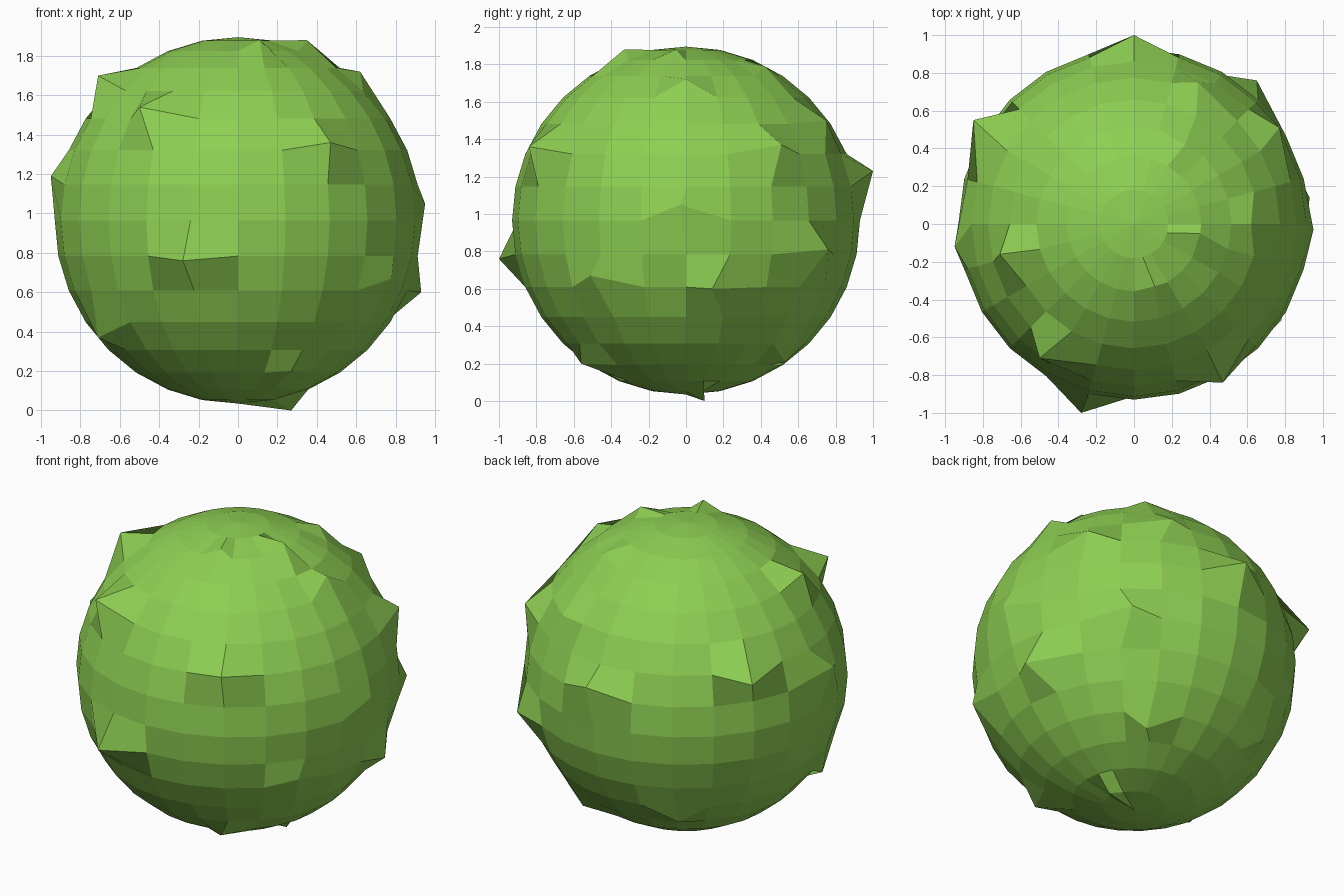
import bpy, bmesh
from mathutils import Vector

if "Cube" in bpy.data.objects:
    bpy.data.objects.remove(bpy.data.objects["Cube"])

RADIUS = 0.93
CENTRE = Vector((0, 0, 0.965))

# Where the pulled-out corners of the lumpy ball end up
PEAKS = [
    # upper part
    (-0.71, -0.16, 1.70), (-0.50, -0.71, 1.54), (0.35, -0.05, 1.88),
    (0.11, -0.33, 1.88), (0.62, 0.00, 1.72), (0.27, 0.42, 1.79),
    (0.34, 0.75, 1.50), (0.47, -0.84, 1.36), (0.77, 0.51, 1.37),
    (-0.85, 0.55, 1.30),
    # middle band
    (-0.95, -0.12, 1.19), (0.00, 1.00, 1.23), (0.95, -0.03, 1.05),
    (-0.28, -1.00, 0.76), (0.65, 0.76, 0.81), (0.78, -0.51, 0.67),
    (0.93, 0.14, 0.60),
    # lower part
    (-0.71, -0.35, 0.37), (-0.41, 0.66, 0.36), (0.27, -0.56, 0.20),
    (0.35, 0.53, 0.21), (0.27, 0.10, 0.00),
]

# Base ball
bm = bmesh.new()
bmesh.ops.create_uvsphere(bm, u_segments=24, v_segments=16, radius=RADIUS)
bmesh.ops.translate(bm, verts=bm.verts, vec=CENTRE)

# Pull the nearest free corner out to each peak
free = set(bm.verts)
for peak in map(Vector, PEAKS):
    v = min(free, key=lambda w: (w.co - peak).length)
    v.co = peak
    free.discard(v)

mesh = bpy.data.meshes.new("lumpy_ball")
bm.to_mesh(mesh)
bm.free()

# Leaf green, flat faces
green = bpy.data.materials.new("leaf green")
green.diffuse_color = (0.27, 0.62, 0.085, 1)
green.use_nodes = True
green.node_tree.nodes["Principled BSDF"].inputs["Base Color"].default_value = green.diffuse_color
mesh.materials.append(green)
ball = bpy.data.objects.new("lumpy_ball", mesh)
bpy.context.collection.objects.link(ball)
